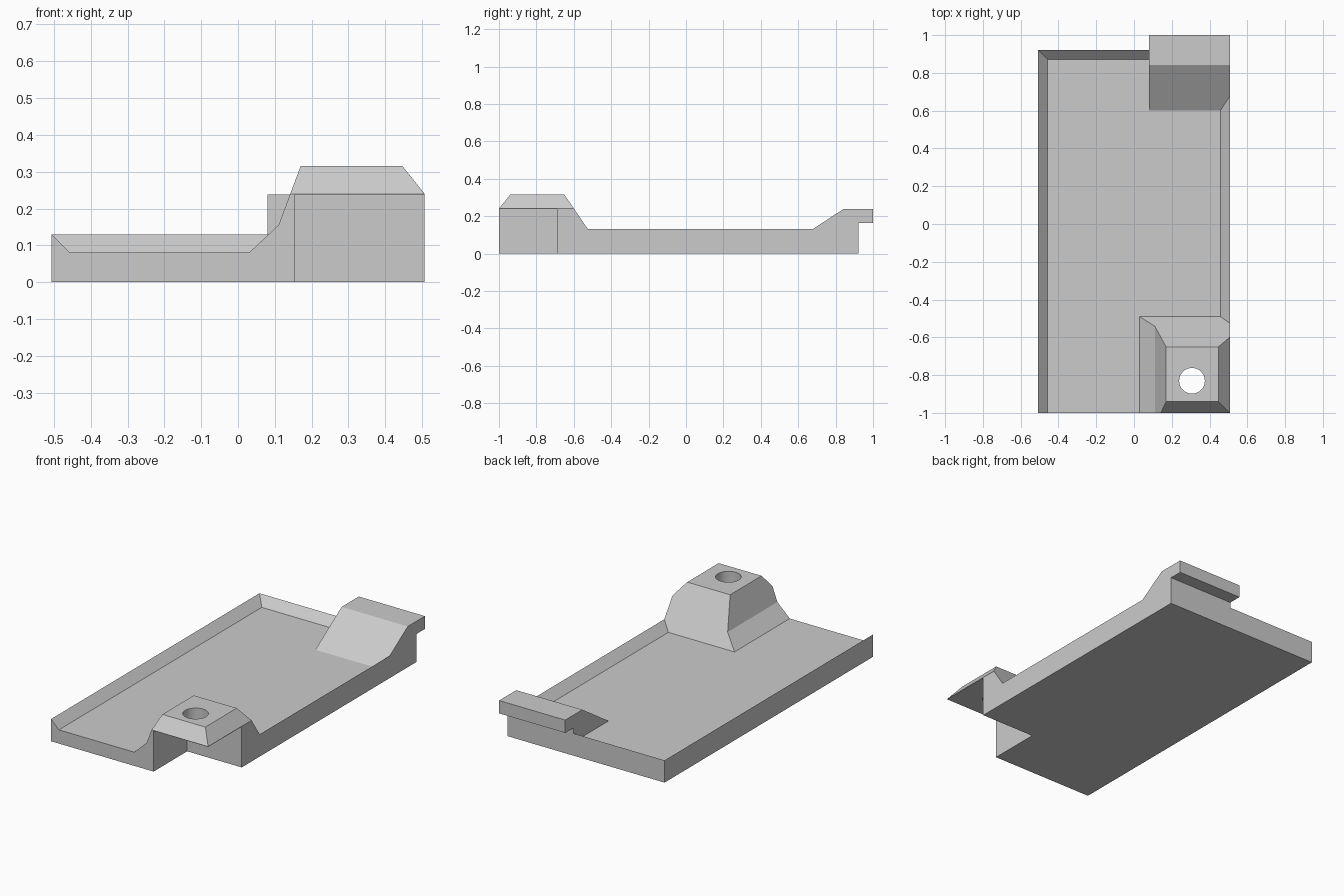
import bpy
import bmesh
import math

cube = bpy.data.objects.get("Cube")
if cube:
    bpy.data.objects.remove(cube, do_unlink=True)

W = 0.507     # half width of the tray
BACK = 0.922  # back edge of the tray

grey = bpy.data.materials.new("plain_grey")
grey.use_nodes = True
colour = (0.6, 0.6, 0.6, 1)
grey.diffuse_color = colour
grey.node_tree.nodes["Principled BSDF"].inputs["Base Color"].default_value = colour


def loft(name, rings):
    """Closed solid through rings of equal point count, with capped ends."""
    bm = bmesh.new()
    loops = [[bm.verts.new(p) for p in ring] for ring in rings]
    bm.faces.new(loops[0])
    bm.faces.new(loops[-1])
    n = len(loops[0])
    for a, b in zip(loops, loops[1:]):
        for i in range(n):
            j = (i + 1) % n
            bm.faces.new((a[i], a[j], b[j], b[i]))
    bmesh.ops.recalc_face_normals(bm, faces=bm.faces)
    mesh = bpy.data.meshes.new(name)
    bm.to_mesh(mesh)
    bm.free()
    mesh.materials.append(grey)
    obj = bpy.data.objects.new(name, mesh)
    bpy.context.collection.objects.link(obj)
    return obj


def rect(x0, x1, y0, y1, z):
    return [(x0, y0, z), (x1, y0, z), (x1, y1, z), (x0, y1, z)]


def box(name, x0, x1, y0, y1, z0, z1):
    return loft(name, [rect(x0, x1, y0, y1, z) for z in (z0, z1)])


def combine(target, tool, operation):
    """Apply a boolean and discard the tool object."""
    tool.hide_render = True
    mod = target.modifiers.new(tool.name, "BOOLEAN")
    mod.operation = operation
    mod.solver = "EXACT"
    mod.object = tool
    bpy.context.view_layer.objects.active = target
    bpy.ops.object.modifier_apply(modifier=mod.name)
    bpy.data.objects.remove(tool, do_unlink=True)


# Oversized tray block with a sloped recess, open at the front
tray = box("tray_with_boss_and_catch", -0.8, 0.8, -1.4, 1.3, -0.1, 0.15)
recess = loft("recess_cutter", [
    rect(-W + s, W - s, -1.6, BACK - s, z)
    for s, z in ((0.05, 0.08), (-0.1, 0.23))])
combine(tray, recess, "DIFFERENCE")

# Ramped catch at the back, its ramp sunk below the tray floor
catch_profile = [(0.5, 0.015), (0.842, 0.238), (1.1, 0.238), (1.1, -0.05),
                 (0.5, -0.05)]
catch = loft("back_catch", [[(x, y, z) for y, z in catch_profile]
                            for x in (0.08, 0.7)])
combine(tray, catch, "UNION")

# Faceted screw boss; its outer slopes run on past the tray edges
TOP = 0.315
boss = loft("screw_boss", [
    rect(x0, 0.447 + 0.8 * (TOP - z), -0.94 - 0.8 * (TOP - z),
         -0.65 + 0.68 * (TOP - z), z)
    for x0, z in ((-0.013, 0.04), (0.11, 0.155), (0.17, TOP))])
combine(tray, boss, "UNION")

# Trim everything to the outer walls
combine(tray, box("outer_trim", -W, W, -1, 1, 0, 0.6), "INTERSECT")

# Undercut below the catch, open corner below the boss
combine(tray, box("undercut_cutter", -0.9, 0.9, BACK, 1.2, -0.2, 0.163),
        "DIFFERENCE")
combine(tray, box("notch_cutter", 0.155, 0.7, -1.2, -0.69, -0.2, 0.238),
        "DIFFERENCE")

# Screw hole through the boss cap
circle = [math.tau * i / 32 for i in range(32)]
hole = loft("hole_cutter", [
    [(0.307 + 0.068 * math.cos(a), -0.83 + 0.068 * math.sin(a), z)
     for a in circle] for z in (0.2, 0.4)])
combine(tray, hole, "DIFFERENCE")

# Smooth only the wall of the hole
bpy.ops.object.select_all(action="DESELECT")
tray.select_set(True)
bpy.context.view_layer.objects.active = tray
bpy.ops.object.shade_smooth_by_angle(angle=math.radians(15))
